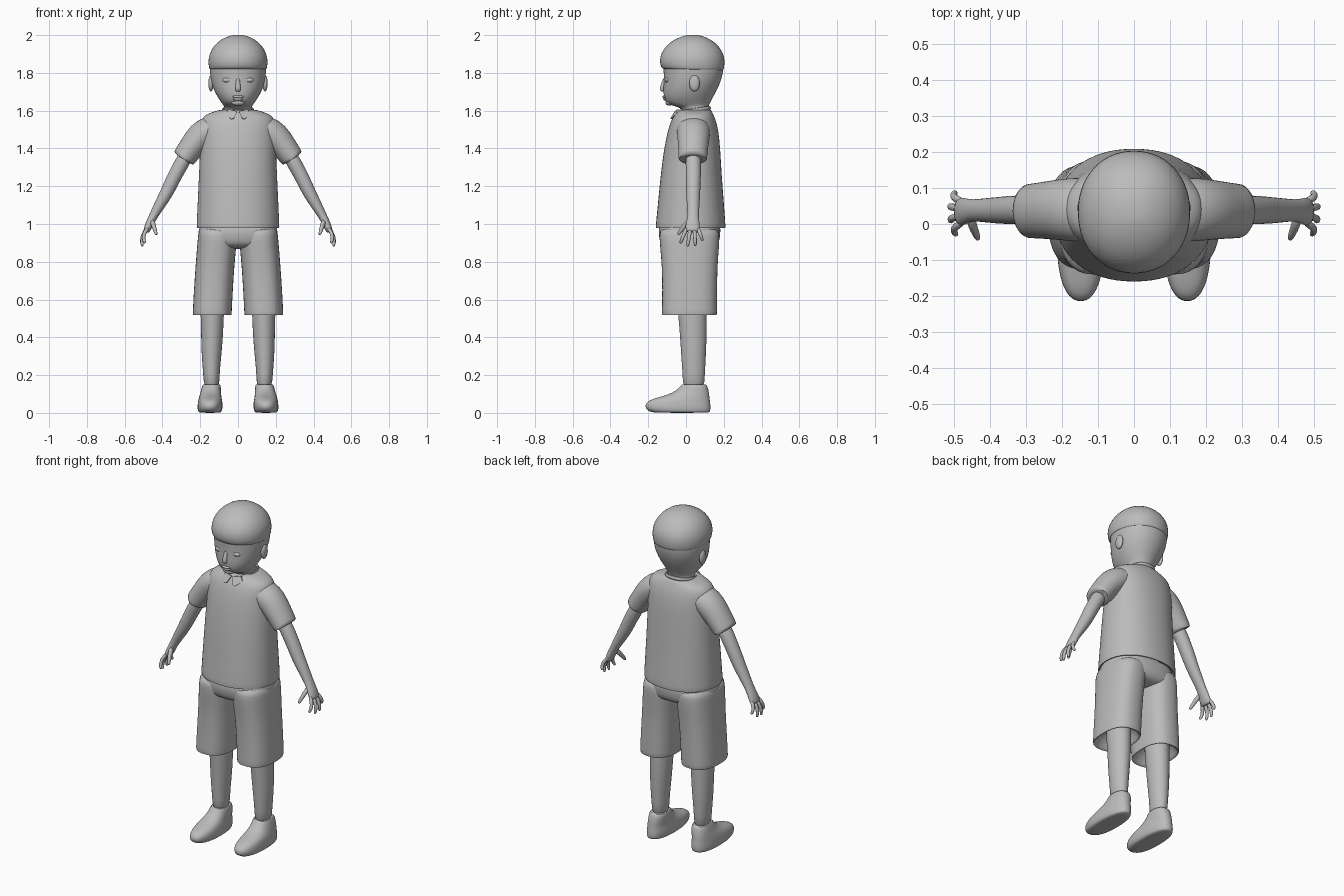
import bpy, bmesh, math
from mathutils import Vector

clay = bpy.data.materials.new("plain grey")
clay.diffuse_color = (0.5, 0.5, 0.5, 1)


def finish(name, bm, mirror=False, levels=1):
    bmesh.ops.recalc_face_normals(bm, faces=bm.faces)
    me = bpy.data.meshes.new(name)
    bm.to_mesh(me)
    bm.free()
    me.materials.append(clay)
    ob = bpy.data.objects.new(name, me)
    bpy.context.collection.objects.link(ob)
    bpy.ops.object.select_all(action='DESELECT')
    ob.select_set(True)
    bpy.context.view_layer.objects.active = ob
    bpy.ops.object.shade_smooth_by_angle(angle=math.radians(65))
    if mirror:
        ob.modifiers.new("mirror", 'MIRROR').use_mirror_merge = False
    if levels:
        ob.modifiers.new("smooth", 'SUBSURF').levels = levels
        ob.modifiers["smooth"].render_levels = levels
    return ob


def skin(name, loops, mirror=False):
    """Join a list of closed point loops and cap both ends."""
    bm = bmesh.new()
    rows = [[bm.verts.new(p) for p in loop] for loop in loops]
    n = len(rows[0])
    for a, b in zip(rows, rows[1:]):
        for i in range(n):
            j = (i + 1) % n
            bm.faces.new((a[i], a[j], b[j], b[i]))
    bm.faces.new(rows[0])
    bm.faces.new(rows[-1])
    return finish(name, bm, mirror)


def oval(n, p):
    for i in range(n):
        a = 2 * math.pi * i / n
        c, s = math.cos(a), math.sin(a)
        yield (math.copysign(abs(c) ** (2 / p), c),
               math.copysign(abs(s) ** (2 / p), s))


def stack(name, rings, p=2.2, n=28, mirror=False, tilt=0.0):
    """Horizontal oval rings: (z, x0, x1, y0, y1)."""
    loops = []
    for z, x0, x1, y0, y1 in rings:
        cx, cy, rx, ry = (x0 + x1) / 2, (y0 + y1) / 2, (x1 - x0) / 2, (y1 - y0) / 2
        loops.append([(cx + rx * c, cy + ry * s, z + tilt * (ry * s))
                      for c, s in oval(n, p)])
    return skin(name, loops, mirror)


def centred(rings):
    return [(z, -rx, rx, y0, y1) for z, rx, y0, y1 in rings]


def tube(name, path, n=16, mirror=True):
    """Oval tube along a path: (x, y, z, depth radius, side radius)."""
    pts = [Vector(q[:3]) for q in path]
    loops = []
    for i, q in enumerate(path):
        t = (pts[min(i + 1, len(pts) - 1)] - pts[max(i - 1, 0)]).normalized()
        v = t.cross(Vector((0, 1, 0))).normalized()
        u = v.cross(t)
        loops.append([pts[i] + u * q[3] * c + v * q[4] * s for c, s in oval(n, 2)])
    return skin(name, loops, mirror)


def blob(name, loc, size, mirror=False):
    bm = bmesh.new()
    bmesh.ops.create_uvsphere(bm, u_segments=16, v_segments=10, radius=1)
    for v in bm.verts:
        v.co = Vector(a * b for a, b in zip(v.co, size)) + Vector(loc)
    return finish(name, bm, mirror, 0)


# Head with neck and jaw
stack("head", centred([
    (1.56, .074, -.02, .115), (1.61, .074, -.02, .118), (1.622, .074, -.05, .12),
    (1.632, .080, -.092, .124), (1.655, .098, -.115, .134), (1.70, .125, -.122, .160),
    (1.75, .142, -.118, .184), (1.80, .150, -.118, .198), (1.87, .151, -.125, .20),
    (1.93, .132, -.10, .18), (1.97, .095, -.05, .14), (1.985, .04, 0, .08)]), p=2.1)

# Hair cap with the fringe edge
stack("hair", centred([
    (1.83, .135, -.10, .17), (1.813, .149, -.118, .197), (1.825, .154, -.134, .202),
    (1.86, .159, -.141, .206), (1.90, .153, -.134, .202), (1.945, .129, -.104, .176),
    (1.98, .088, -.055, .132), (1.998, .042, -.005, .085), (2.001, .015, .02, .055)]),
    p=2.1, tilt=-0.02)

# Face details
tube("nose", [(0, -.112, 1.775, .008, .010), (0, -.120, 1.745, .010, .011),
              (0, -.130, 1.715, .013, .017), (0, -.122, 1.700, .008, .013)], 12, False)
blob("upper_lip", (0, -.113, 1.674), (.030, .011, .008))
blob("lower_lip", (0, -.110, 1.661), (.026, .011, .008))
blob("chin", (0, -.088, 1.643), (.036, .020, .017))
blob("eyelid", (.055, -.100, 1.762), (.028, .012, .013), True)
blob("ear", (.143, .045, 1.745), (.014, .028, .043), True)

# Shirt body, hollow at the hem
stack("shirt", centred([
    (1.02, .200, -.14, .185), (.978, .212, -.153, .200), (.977, .220, -.161, .210),
    (.992, .220, -.161, .210), (1.10, .215, -.150, .202), (1.25, .208, -.136, .190),
    (1.40, .201, -.117, .182), (1.50, .200, -.096, .172), (1.55, .196, -.078, .158),
    (1.577, .178, -.062, .146), (1.595, .130, -.050, .138), (1.608, .085, -.038, .130),
    (1.600, .070, -.020, .115)]), n=32)

# Sleeve, hollow at the cuff
tube("sleeve", [(.09, .040, 1.515, .085, .060), (.15, .040, 1.497, .090, .080),
                (.20, .040, 1.465, .086, .078), (.245, .038, 1.408, .080, .068),
                (.285, .036, 1.352, .076, .063), (.291, .036, 1.343, .076, .063),
                (.291, .036, 1.343, .066, .054), (.275, .036, 1.366, .055, .045)], 24)

# Collar band and its two front points
stack("collar", centred([
    (1.585, .088, -.050, .134), (1.600, .088, -.050, .134), (1.613, .083, -.044, .128),
    (1.613, .077, -.038, .122), (1.590, .074, -.030, .116)]), tilt=0.16)
bm = bmesh.new()
flap = [(.004, -.060, 1.597), (.050, -.046, 1.607), (.066, -.052, 1.582),
        (.036, -.082, 1.556), (.022, -.082, 1.560)]
front = [bm.verts.new(q) for q in flap]
back = [bm.verts.new((x, y + .02, z - .004)) for x, y, z in flap]
bm.faces.new(front)
bm.faces.new(back)
for i in range(5):
    j = (i + 1) % 5
    bm.faces.new((front[i], front[j], back[j], back[i]))
finish("collar_point", bm, True, 0)

# Arm and palm
tube("arm", [(.24, .038, 1.42, .040, .040), (.30, .039, 1.32, .042, .040),
             (.345, .039, 1.235, .040, .038), (.375, .038, 1.17, .038, .036),
             (.415, .038, 1.10, .034, .030), (.447, .038, 1.045, .030, .023),
             (.467, .036, 1.005, .036, .022), (.482, .034, .970, .041, .019),
             (.488, .033, .955, .036, .014)])

# Fingers fan out from the palm: knuckle y, tip y, tip x, tip z
for fname, ky, ty, tx, tz in (("index_finger", .004, -.030, .492, .898),
                              ("middle_finger", .024, .008, .505, .881),
                              ("ring_finger", .044, .050, .506, .884),
                              ("little_finger", .062, .088, .494, .912)):
    path = []
    for f, r in ((0, .011), (.35, .0115), (.7, .010), (.93, .009), (1, .005)):
        path.append((.475 + (tx - .475) * f + .018 * math.sin(f * math.pi),
                     ky + (ty - ky) * f, .982 + (tz - .982) * f, r, r))
    tube(fname, path, 8)
tube("thumb", [(.455, .020, 1.020, .014, .014), (.448, -.004, .995, .015, .013),
               (.440, -.024, .970, .012, .011), (.434, -.038, .950, .010, .009),
               (.432, -.042, .942, .005, .005)], 10)

# Shorts: seat plus two wide legs, hollow at the hems
stack("shorts_seat", centred([
    (1.03, .198, -.135, .180), (.97, .209, -.148, .184), (.92, .213, -.142, .180),
    (.885, .205, -.130, .168), (.868, .150, -.085, .12)]), p=2.5, n=32)
stack("shorts_leg", [
    (.60, .06, .205, -.08, .11), (.517, .042, .228, -.118, .150),
    (.515, .033, .240, -.128, .164), (.530, .033, .240, -.128, .165),
    (.65, .027, .234, -.126, .165), (.78, .019, .225, -.128, .167),
    (.88, .009, .217, -.138, .176), (.94, .004, .212, -.142, .178),
    (.99, .004, .205, -.140, .175)], p=2.5, mirror=True)

# Bare legs
stack("leg", [
    (.12, .098, .180, -.018, .098), (.20, .098, .184, -.018, .100),
    (.30, .088, .193, -.026, .106), (.40, .079, .196, -.032, .110),
    (.50, .075, .197, -.040, .110), (.64, .068, .205, -.055, .112)],
    p=2.0, n=20, mirror=True)

# Shoes
stack("shoe", [
    (.000, .095, .203, -.160, .120), (.006, .088, .210, -.195, .128),
    (.022, .082, .215, -.215, .131), (.045, .081, .214, -.217, .130),
    (.066, .084, .211, -.200, .127), (.082, .087, .207, -.150, .125),
    (.096, .089, .202, -.095, .123), (.118, .090, .196, -.052, .120),
    (.140, .091, .191, -.030, .114), (.152, .094, .187, -.022, .106),
    (.150, .104, .177, -.008, .092)], p=2.3, n=28, mirror=True)
